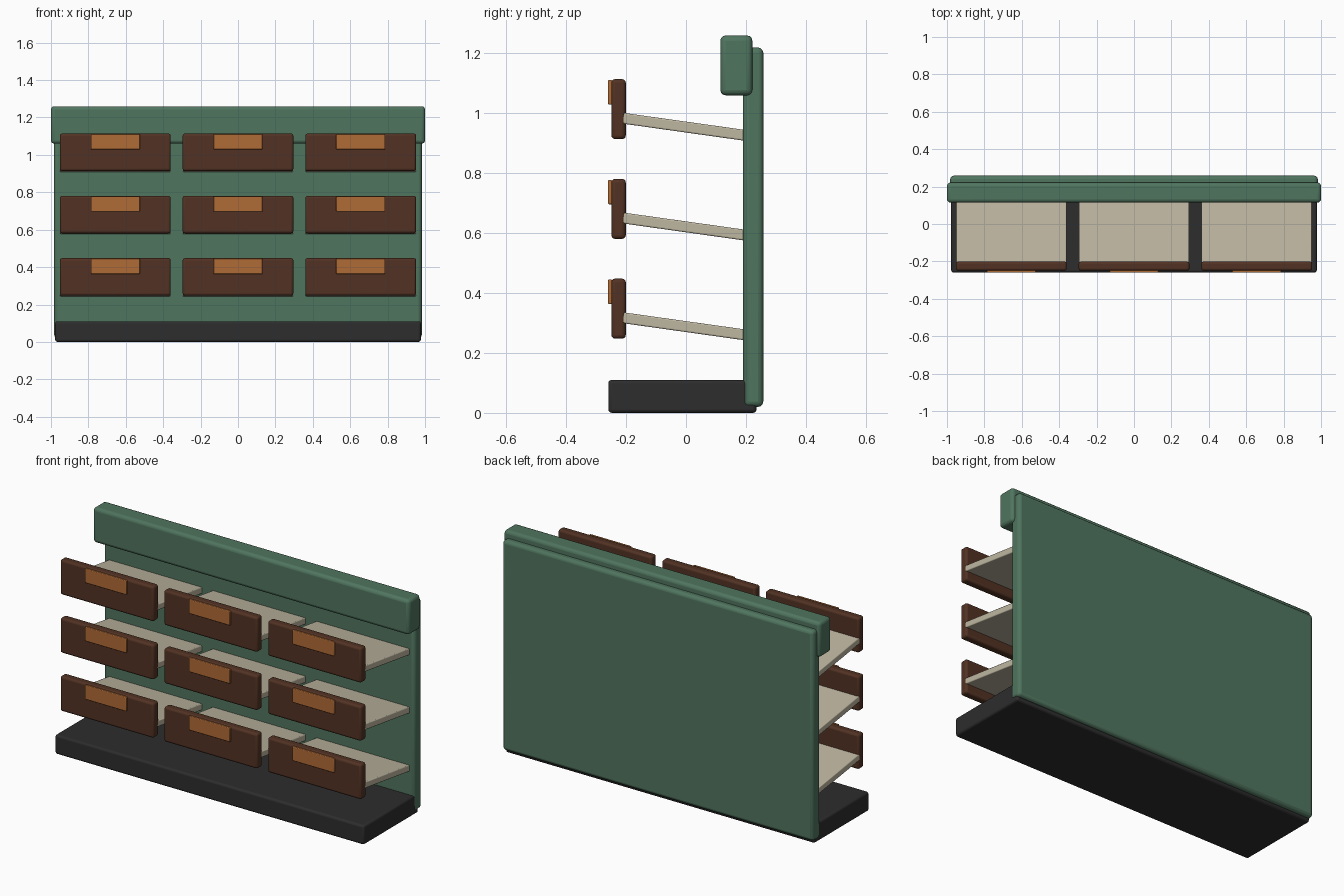
import bpy
import math
from mathutils import Matrix

cube = bpy.data.objects.get("Cube")
if cube:
    bpy.data.objects.remove(cube, do_unlink=True)


def material(name, rgb):
    mat = bpy.data.materials.new(name)
    mat.use_nodes = True
    mat.diffuse_color = (*rgb, 1)
    mat.node_tree.nodes["Principled BSDF"].inputs["Base Color"].default_value = (*rgb, 1)
    return mat


green = material("sage green", (0.08, 0.178, 0.114))
brown = material("dark wood", (0.084, 0.032, 0.017))
orange = material("orange label", (0.434, 0.147, 0.037))
cream = material("cream shelf", (0.515, 0.468, 0.352))
black = material("charcoal", (0.026, 0.026, 0.026))


def box(name, center, size, mat, bevel, tilt=0):
    """Rounded box, optionally tilted about the x axis."""
    bpy.ops.mesh.primitive_cube_add(size=1, location=center, rotation=(tilt, 0, 0))
    ob = bpy.context.object
    ob.name = name
    ob.data.transform(Matrix.Diagonal((*size, 1)))
    ob.data.materials.append(mat)
    mod = ob.modifiers.new("rounded edges", "BEVEL")
    mod.width = bevel
    mod.segments = 3
    bpy.ops.object.shade_smooth_by_angle(angle=math.radians(35))
    return ob


# Plinth, back board and header
box("base", (0, -0.012, 0.055), (1.955, 0.495, 0.11), black, 0.012)
box("back_panel", (0, 0.224, 0.62), (1.965, 0.068, 1.2), green, 0.018)
box("header", (0, 0.168, 1.16), (2, 0.107, 0.2), green, 0.018)

# Three rows of three tilted shelves, each with a front board and a label
for row in range(3):
    z = 0.348 + 0.333 * row
    for col in range(3):
        x = 0.656 * (col - 1)
        tag = f"_{row + 1}_{col + 1}"
        box("shelf" + tag, (x, 0, z - 0.06), (0.59, 0.43, 0.036), cream, 0.005, math.radians(-8))
        box("shelf_front" + tag, (x, -0.225, z), (0.592, 0.048, 0.2), brown, 0.012)
        box("label" + tag, (x, -0.2535, z + 0.056), (0.262, 0.013, 0.082), orange, 0.004)
